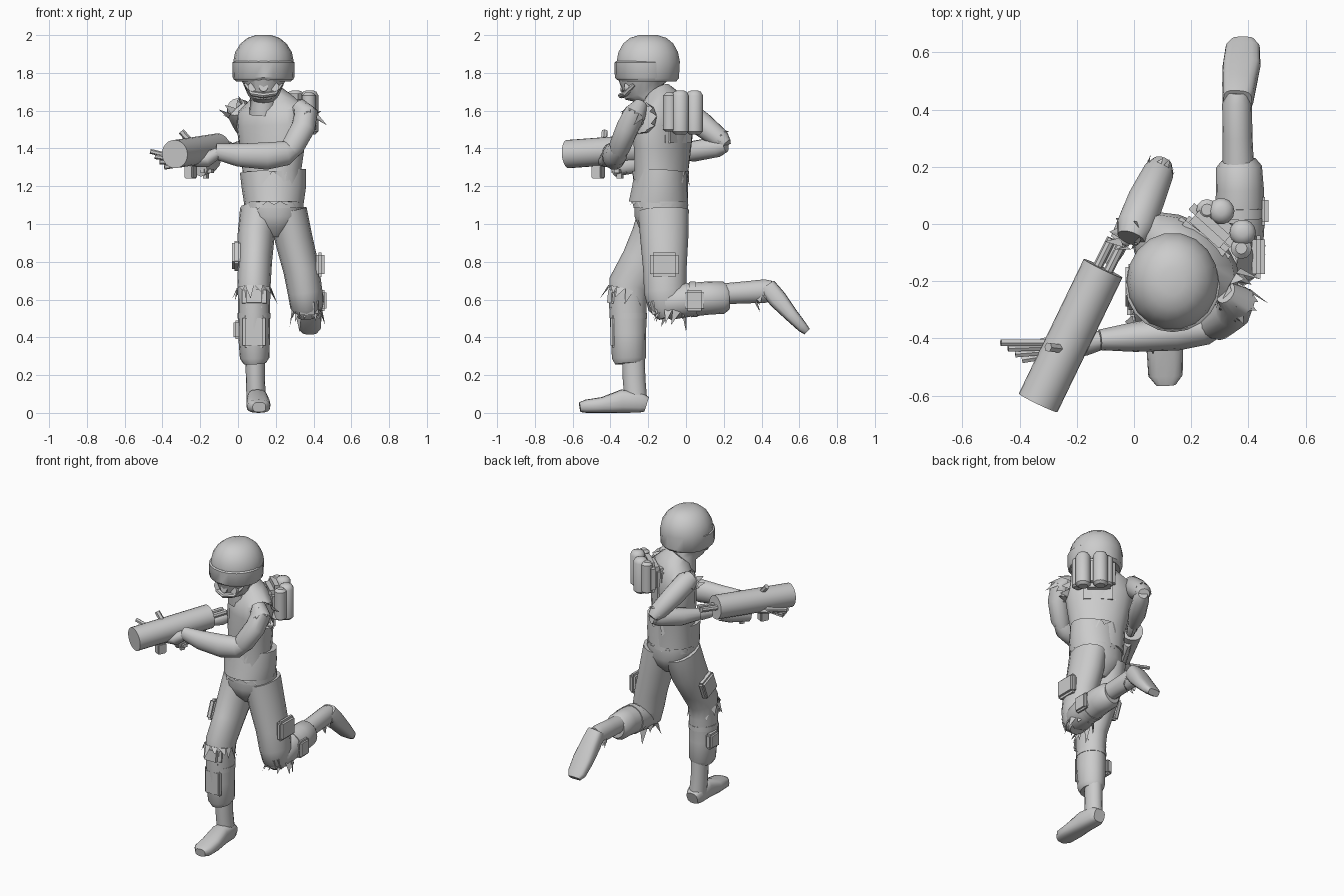
import bpy, bmesh, math, random
from mathutils import Vector, Matrix

random.seed(4)
grey = bpy.data.materials.new("plain_grey")
grey.diffuse_color = (0.6, 0.6, 0.6, 1)


def finish(name, bm, angle=40):
    bmesh.ops.recalc_face_normals(bm, faces=bm.faces)
    me = bpy.data.meshes.new(name)
    bm.to_mesh(me)
    bm.free()
    me.materials.append(grey)
    ob = bpy.data.objects.new(name, me)
    bpy.context.collection.objects.link(ob)
    bpy.ops.object.select_all(action='DESELECT')
    ob.select_set(True)
    bpy.context.view_layer.objects.active = ob
    bpy.ops.object.shade_smooth_by_angle(angle=math.radians(angle))
    return ob


def loft(name, rings, ref=(1, 0, 0), n=16, p=2.0):
    """Skin rings (x, y, z, radius along ref, other radius); p > 2 is boxier."""
    bm = bmesh.new()
    pts = [Vector(r[:3]) for r in rings]
    loops = []
    for i, r in enumerate(rings):
        t = (pts[min(i + 1, len(pts) - 1)] - pts[max(i - 1, 0)]).normalized()
        v = t.cross(Vector(ref)).normalized()
        u = v.cross(t)
        loop = []
        for k in range(n):
            a = math.tau * k / n
            c, s = math.cos(a), math.sin(a)
            c = math.copysign(abs(c) ** (2 / p), c)
            s = math.copysign(abs(s) ** (2 / p), s)
            loop.append(bm.verts.new(pts[i] + u * c * r[3] + v * s * r[4]))
        loops.append(loop)
    for a, b in zip(loops, loops[1:]):
        for k in range(n):
            bm.faces.new((a[k], a[(k + 1) % n], b[(k + 1) % n], b[k]))
    bm.faces.new(loops[0])
    bm.faces.new(loops[-1])
    return finish(name, bm)


def tube(name, a, b, r, n=16):
    return loft(name, [(*a, r, r), (*b, r, r)], ref=(0, 0, 1), n=n)


def box(name, loc, size, yaw=0, tilt=0, bevel=0.012):
    bm = bmesh.new()
    bmesh.ops.create_cube(bm, size=1, matrix=Matrix.Diagonal((*size, 1)))
    bmesh.ops.bevel(bm, geom=bm.edges[:], offset=bevel, segments=2, affect='EDGES')
    m = Matrix.Translation(loc) @ Matrix.Rotation(math.radians(yaw), 4, 'Z') \
        @ Matrix.Rotation(math.radians(tilt), 4, 'X')
    bmesh.ops.transform(bm, matrix=m, verts=bm.verts)
    return finish(name, bm)


def fringe(name, centre, axis, radius, length, n=9, flare=0.3):
    """Ring of torn cloth points around an opening."""
    bm = bmesh.new()
    c, t = Vector(centre), Vector(axis).normalized()
    u = Vector((1, 0, 0)) if abs(t.z) > 0.9 else t.orthogonal().normalized()
    v = t.cross(u).normalized()
    step = math.tau / n
    for k in range(n):
        a = k * step
        d = [u * math.cos(a + o) + v * math.sin(a + o)
             for o in (0, step, step * random.uniform(.1, .9))]
        ln = length * random.uniform(0.3, 1)
        w = [bm.verts.new(q) for q in (c + d[0] * radius, c + d[1] * radius,
             c + d[2] * (radius - 0.008), c + d[2] * (radius + flare * ln) + t * ln)]
        for f in ((0, 1, 3), (1, 2, 3), (2, 0, 3), (0, 2, 1)):
            bm.faces.new([w[i] for i in f])
    return finish(name, bm, 20)


# Helmet, visor band, face and breathing gear
loft("helmet", [(.135, -.2, z, a, b) for z, a, b in (
    (1.755, .145, .15), (1.77, .157, .165), (1.86, .16, .17), (1.91, .15, .16),
    (1.955, .122, .135), (1.985, .085, .098), (2.0, .04, .05))], n=18)
loft("visor", [(.135, -.215, z, a, b) for z, a, b in (
    (1.762, .155, .15), (1.775, .163, .162), (1.855, .165, .163), (1.862, .155, .155))], n=20)
loft("head", [(.135, -.17, 1.58, .075, .075), (.135, -.18, 1.67, .07, .075),
              (.135, -.22, 1.70, .09, .11), (.135, -.22, 1.77, .12, .14)])
for x in (.075, .135, .195):
    tube("mask_filter", (x, -.27, 1.715), (x, -.345 + abs(x - .135) * .3, 1.725), .024, 10)
loft("chin_strap", [(.05, -.27, 1.74, .015, .02), (.08, -.32, 1.69, .015, .02),
                    (.135, -.34, 1.68, .015, .02), (.19, -.32, 1.69, .015, .02),
                    (.22, -.27, 1.74, .015, .02)], ref=(0, 0, 1), n=8)

# Twisted torso, hem and pelvis
TW = Vector((.82, -.57, 0))
loft("torso", [(.185, -.135, 1.13, .165, .14), (.18, -.13, 1.28, .168, .13),
               (.18, -.125, 1.40, .19, .13), (.18, -.12, 1.52, .21, .13),
               (.175, -.12, 1.61, .2, .12), (.165, -.13, 1.66, .13, .095),
               (.15, -.15, 1.69, .08, .08)], ref=TW, n=18)
loft("vest_hem", [(.19, -.145, 1.11, .158, .16), (.19, -.14, 1.19, .17, .148),
                  (.185, -.135, 1.28, .175, .138)], n=18)
loft("belt", [(.19, -.135, 1.085, .158, .145), (.19, -.135, 1.12, .158, .145)], n=18, p=2.3)
loft("pelvis", [(.19, -.13, .93, .05, .07), (.19, -.13, .98, .11, .12),
                (.19, -.13, 1.04, .155, .145), (.19, -.13, 1.11, .158, .143)], n=18, p=2.2)
fringe("torn_vest", (.185, -.135, 1.28), (0, 0, -1), .15, .09, 12, .05)
fringe("torn_waist", (.19, -.14, 1.12), (0, 0, -1), .152, .05, 14, .1)

# Backpack with upright bottles and side rolls
box("backpack", (.275, -.005, 1.59), (.2, .09, .2), yaw=-42, bevel=.03)
box("backpack_plate", (.245, -.05, 1.53), (.22, .06, .24), yaw=-38, bevel=.02)
for x, y in ((.305, .045), (.38, -.03)):
    loft("bottle", [(x, y, z, r, r) for z, r in (
        (1.475, .03), (1.49, .046), (1.68, .046), (1.70, .035), (1.708, .015))], n=14)
for x, y in ((.255, .05), (.375, -.085)):
    loft("side_roll", [(x, y, z, r, r) for z, r in (
        (1.49, .025), (1.5, .037), (1.68, .037), (1.695, .02))], n=12)

# Right arm: elbow thrown back, hand at the gun's rear
loft("right_upper_arm", [(-.01, -.05, 1.62, .05, .05), (.005, -.01, 1.6, .068, .068),
                         (.04, .08, 1.53, .066, .066), (.085, .18, 1.45, .055, .055),
                         (.1, .215, 1.42, .03, .035)], ref=(0, 0, 1), n=14)
loft("right_forearm", [(.105, .21, 1.42, .04, .03), (.085, .17, 1.41, .055, .05),
                       (.01, .04, 1.385, .055, .054), (-.05, -.06, 1.38, .038, .036)],
     ref=(0, 0, 1), n=14)
fringe("right_torn_sleeve", (-.01, -.03, 1.6), (-.5, .1, .5), .06, .08, 9, .2)
fringe("right_torn_cuff", (.085, .18, 1.45), (.35, .75, -.2), .05, .05, 8, .05)
loft("right_hand", [(-.04, -.05, 1.38, .03, .03), (-.06, -.09, 1.375, .042, .03),
                    (-.09, -.14, 1.37, .03, .025)], ref=(0, 0, 1), n=10)

# Left arm: folded across the chest
loft("left_upper_arm", [(.32, -.24, 1.63, .04, .04), (.36, -.27, 1.585, .06, .064),
                        (.345, -.31, 1.51, .06, .064), (.29, -.35, 1.41, .058, .062),
                        (.25, -.365, 1.35, .03, .04)], ref=(0, 1, 0), n=14)
loft("left_forearm", [(.3, -.355, 1.40, .035, .045), (.255, -.365, 1.375, .056, .066),
                      (.15, -.38, 1.36, .062, .074), (0, -.395, 1.365, .052, .062),
                      (-.12, -.405, 1.385, .036, .042)], ref=(0, 1, 0), n=14)
fringe("left_torn_sleeve", (.365, -.27, 1.57), (.4, -.5, -.45), .06, .09, 10, .2)
fringe("left_torn_shoulder", (.335, -.23, 1.56), (.8, -.4, .1), .085, .09, 10, 0)

# Left hand under the barrel with spread fingers
loft("left_hand", [(-.10, -.405, 1.38, .03, .03), (-.17, -.415, 1.34, .045, .042),
                   (-.26, -.43, 1.33, .045, .028), (-.32, -.44, 1.335, .04, .02)],
     ref=(0, 1, 0), n=10)
for i in range(4):
    y, z = -.415 - .015 * i, 1.385 - .028 * i
    tube("finger", (-.3, y, 1.345 - .01 * i), (-.465 + .025 * i, y - .005 * i, z), .013, 6)
tube("thumb", (-.22, -.44, 1.40), (-.3, -.43, 1.49), .017, 6)

# Thick gun tube with rear rods and grip
tube("gun_barrel", (-.108, -.155, 1.405), (-.335, -.625, 1.37), .075, 24)
for o in (-.018, .018):
    tube("gun_rod", (-.115 + o, -.17 - o * .5, 1.41), (-.06 + o, -.06 - o * .5, 1.42), .017, 8)
loft("gun_body", [(-.115, -.2, 1.34, .04, .025), (-.145, -.27, 1.32, .05, .035),
                  (-.2, -.38, 1.30, .05, .04)], ref=(0, 0, 1), n=10)
box("gun_grip", (-.25, -.465, 1.275), (.05, .06, .07), yaw=-26, bevel=.006)
box("gun_magazine", (-.17, -.35, 1.28), (.08, .09, .08), yaw=-26, bevel=.03)

# Right leg planted forward
loft("right_trouser", [(.115, -.12, 1.07, .105, .13), (.095, -.16, .93, .098, .13),
                       (.09, -.23, .8, .09, .115), (.085, -.30, .68, .088, .11),
                       (.085, -.308, .58, .085, .1), (.085, -.305, .42, .085, .094),
                       (.088, -.302, .29, .078, .09), (.09, -.3, .262, .06, .075)])
loft("right_boot_shaft", [(.09, -.278, .3, .052, .06), (.092, -.275, .18, .05, .06),
                          (.097, -.265, .06, .052, .06)])
loft("right_boot_foot", [(.1, -.208, .045, .04, .04), (.1, -.24, .055, .054, .054),
                         (.103, -.34, .062, .056, .062), (.108, -.44, .042, .064, .042),
                         (.11, -.53, .035, .06, .035), (.112, -.562, .03, .035, .026)], p=2.8)
box("right_knee_pad", (.085, -.385, .615), (.13, .06, .12), tilt=-6, bevel=.025)
box("right_shin_guard", (.085, -.385, .43), (.12, .03, .17), bevel=.012)
fringe("right_torn_knee", (.085, -.32, .66), (0, -.2, -1), .092, .09, 12, .4)
box("right_thigh_pouch", (-.008, -.22, .83), (.045, .13, .13), tilt=-22)
box("right_calf_pouch", (-.002, -.28, .44), (.045, .1, .1))
loft("right_calf_strap", [(.085, -.305, .5, .088, .098), (.085, -.305, .53, .088, .098)])

# Left leg kicked up behind
loft("left_thigh", [(.265, -.12, 1.07, .1, .135), (.295, -.115, .92, .1, .127),
                    (.335, -.112, .76, .096, .115), (.355, -.11, .64, .092, .112),
                    (.362, -.1, .56, .085, .1), (.365, -.085, .51, .05, .06)])
loft("left_calf", [(.36, -.14, .56, .05, .05), (.365, -.1, .575, .085, .085),
                   (.37, 0, .597, .086, .09), (.37, .12, .608, .084, .088),
                   (.367, .2, .61, .08, .085), (.365, .225, .612, .06, .065)])
loft("left_boot_shaft", [(.365, .19, .63, .055, .055), (.362, .3, .637, .052, .058),
                         (.36, .42, .645, .052, .062), (.362, .46, .65, .045, .05)])
loft("left_boot_foot", [(.362, .43, .672, .05, .045), (.364, .443, .654, .055, .048),
                        (.368, .487, .6, .06, .05), (.376, .553, .523, .066, .038),
                        (.38, .617, .453, .06, .028), (.38, .641, .43, .04, .02)], p=3.2)
box("left_knee_pad", (.365, -.165, .56), (.12, .05, .11), tilt=20, bevel=.02)
fringe("left_torn_knee", (.365, -.07, .55), (0, -.2, -1), .08, .11, 10, .2)
fringe("left_torn_ankle", (.36, .40, .62), (0, .4, -.6), .05, .08, 8, .1)
box("left_thigh_pouch", (.435, -.115, .785), (.045, .15, .13), bevel=.015)
box("left_calf_pouch", (.452, .045, .595), (.035, .1, .11))
loft("left_calf_strap", [(.37, .02, .6, .09, .094), (.37, .055, .602, .09, .094)])
